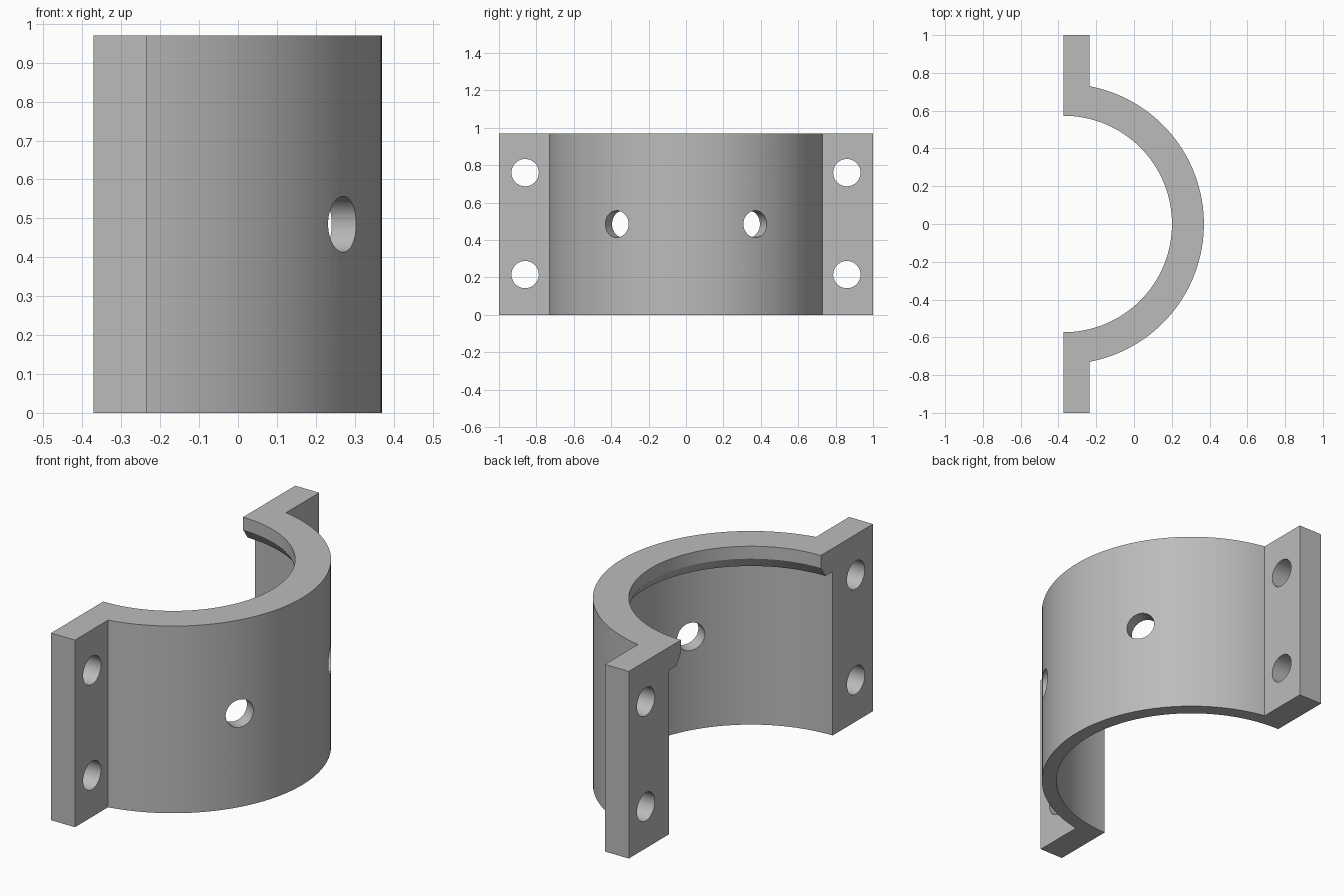
import bpy, bmesh, math
from mathutils import Matrix, Vector

cube = bpy.data.objects.get("Cube")
if cube:
    bpy.data.objects.remove(cube, do_unlink=True)

HEIGHT = 0.97
BACK = -0.372          # mating plane, also the bore axis
FLANGE_X = -0.235      # front face of the flanges
OUTER, BORE, LIP = 0.742, 0.67, 0.573
MID = HEIGHT / 2
ARC_STEPS = 64

grey = bpy.data.materials.new("plain grey")
grey.use_nodes = True
colour = (0.5, 0.5, 0.5, 1)
grey.diffuse_color = colour
grey.node_tree.nodes["Principled BSDF"].inputs["Base Color"].default_value = colour


def make_object(name, bm):
    bmesh.ops.recalc_face_normals(bm, faces=bm.faces)
    mesh = bpy.data.meshes.new(name)
    bm.to_mesh(mesh)
    bm.free()
    mesh.materials.append(grey)
    obj = bpy.data.objects.new(name, mesh)
    bpy.context.collection.objects.link(obj)
    return obj


def extrude_outline(name, points, height):
    bm = bmesh.new()
    face = bm.faces.new([bm.verts.new((x, y, 0)) for x, y in points])
    top = bmesh.ops.extrude_face_region(bm, geom=[face])["geom"]
    verts = [v for v in top if isinstance(v, bmesh.types.BMVert)]
    bmesh.ops.translate(bm, verts=verts, vec=(0, 0, height))
    return make_object(name, bm)


def revolve(name, profile, steps):
    """Closed solid of revolution about the bore axis."""
    bm = bmesh.new()
    rings = []
    for r, z in profile:
        angles = [math.tau * i / steps for i in range(steps)]
        rings.append([bm.verts.new((BACK + r * math.cos(a), r * math.sin(a), z))
                      for a in angles])
    for low, high in zip(rings, rings[1:]):
        for i in range(steps):
            j = (i + 1) % steps
            bm.faces.new((low[i], low[j], high[j], high[i]))
    bm.faces.new(rings[0])
    bm.faces.new(rings[-1])
    return make_object(name, bm)


def drill(name, centre, direction, radius, length):
    bm = bmesh.new()
    turn = Vector((0, 0, 1)).rotation_difference(direction).to_matrix().to_4x4()
    bmesh.ops.create_cone(bm, cap_ends=True, segments=40, radius1=radius,
                          radius2=radius, depth=length,
                          matrix=Matrix.Translation(centre) @ turn)
    return make_object(name, bm)


# Outline: half disc with a flange on each side
limit = math.acos((FLANGE_X - BACK) / OUTER)
outline = [(BACK, -1), (FLANGE_X, -1)]
for i in range(ARC_STEPS + 1):
    a = -limit + 2 * limit * i / ARC_STEPS
    outline.append((BACK + OUTER * math.cos(a), OUTER * math.sin(a)))
outline += [(FLANGE_X, 1), (BACK, 1)]
bracket = extrude_outline("half_clamp_bracket", outline, HEIGHT)

# Bore, leaving a chamfered lip at the top
bore_profile = [(BORE, -0.1), (BORE, 0.85), (0.61, 0.85), (LIP, 0.905), (LIP, 1.1)]
cutters = [revolve("bore_cutter", bore_profile, 2 * ARC_STEPS)]

# Bolt holes in the flanges and angled holes in the wall
for side in (-1, 1):
    for z in (0.215, 0.76):
        cutters.append(drill("bolt_hole_cutter", Vector((-0.3, side * 0.86, z)),
                             Vector((1, 0, 0)), 0.073, 0.5))
    a = side * math.radians(30)
    out = Vector((math.cos(a), math.sin(a), 0))
    cutters.append(drill("wall_hole_cutter", Vector((BACK, 0, MID)) + out * OUTER,
                         out, 0.072, 0.4))

bpy.context.view_layer.objects.active = bracket
for cutter in cutters:
    cutter.hide_render = True
    mod = bracket.modifiers.new("cut", 'BOOLEAN')
    mod.operation = 'DIFFERENCE'
    mod.solver = 'EXACT'
    mod.object = cutter
    bpy.ops.object.modifier_apply(modifier=mod.name)
    bpy.data.objects.remove(cutter, do_unlink=True)

# Smooth curved walls with crisp edges
bpy.ops.object.select_all(action='DESELECT')
bracket.select_set(True)
bpy.ops.object.shade_smooth_by_angle(angle=math.radians(25))
